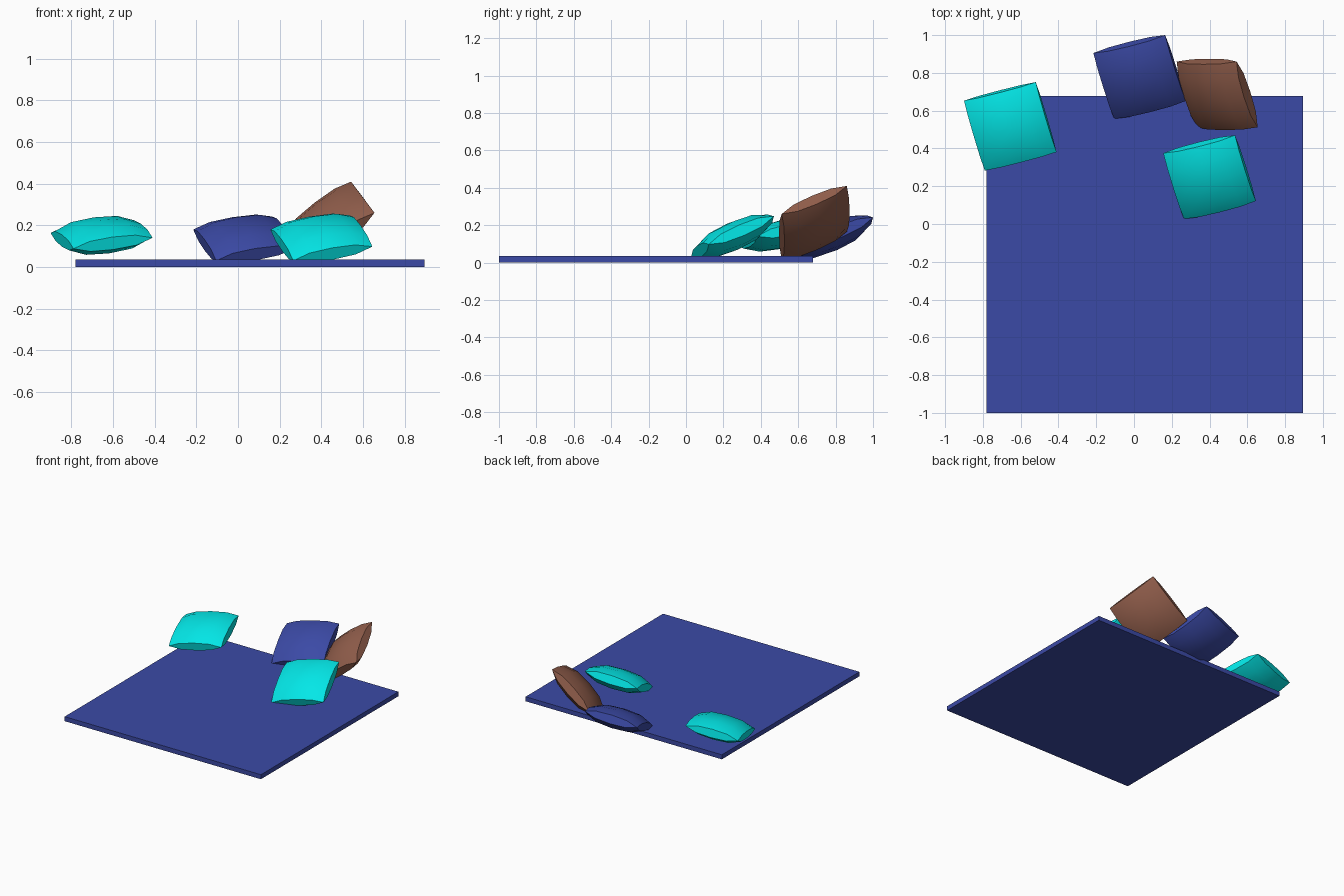
import bpy, bmesh, math
from mathutils import Vector

if "Cube" in bpy.data.objects:
    bpy.data.objects.remove(bpy.data.objects["Cube"])

def material(name, rgb):
    m = bpy.data.materials.new(name)
    m.diffuse_color = (*rgb, 1)
    m.use_nodes = True
    m.node_tree.nodes["Principled BSDF"].inputs["Base Color"].default_value = m.diffuse_color
    return m

BLUE = material("blue", (0.044, 0.068, 0.38))
TEAL = material("teal", (0.001, 0.8, 0.8))
BROWN = material("brown", (0.28, 0.11, 0.07))

STEPS = (0, 0.21, 0.5, 0.79, 1)     # grid positions along a pillow side
BULGE = (0, 0.8, 1, 0.8, 0)         # relative puff at those positions
EDGE, MID = 0.031, 0.075            # half thickness at side middles and at centre

def puff(p, q):
    return EDGE*(p + q) + (MID - 2*EDGE)*p*q

def pillow(name, corner, u, v, mat):
    """Square cushion from its front-left corner and two side vectors;
    the four corners pinch to points, so each side is a flat lens."""
    c, u, v = Vector(corner), Vector(u), Vector(v)
    n = u.cross(v).normalized()
    k = len(STEPS)
    bm = bmesh.new()
    for sign in (1, -1):
        g = [[bm.verts.new(c + u*STEPS[i] + v*STEPS[j] + n*sign*puff(BULGE[i], BULGE[j]))
              for j in range(k)] for i in range(k)]
        for i in range(k - 1):
            for j in range(k - 1):
                bm.faces.new((g[i][j], g[i+1][j], g[i+1][j+1], g[i][j+1]))
    # merge pinched corners, then close the four lens sides
    bmesh.ops.remove_doubles(bm, verts=bm.verts, dist=0.0005)
    bmesh.ops.holes_fill(bm, edges=[e for e in bm.edges if e.is_boundary], sides=0)
    if any(e.is_boundary for e in bm.edges):
        bmesh.ops.edgenet_fill(bm, edges=[e for e in bm.edges if e.is_boundary])
    bmesh.ops.recalc_face_normals(bm, faces=bm.faces)
    me = bpy.data.meshes.new(name)
    bm.to_mesh(me)
    bm.free()
    me.materials.append(mat)
    ob = bpy.data.objects.new(name, me)
    bpy.context.collection.objects.link(ob)
    bpy.ops.object.select_all(action='DESELECT')
    ob.select_set(True)
    bpy.context.view_layer.objects.active = ob
    bpy.ops.object.shade_smooth_by_angle(angle=math.radians(35))

# Floor mat
bpy.ops.mesh.primitive_cube_add(size=1, location=(0.0575, -0.161, 0.0175))
mat_ob = bpy.context.object
mat_ob.name = "floor_mat"
mat_ob.scale = (1.677, 1.678, 0.035)
mat_ob.data.materials.append(BLUE)

# Cushions scattered at the back of the mat
V = (-0.11, 0.348, 0.15)
pillow("front_pillow", (0.265, 0.027, 0.03), (0.38, 0.095, 0.068), V, TEAL)
pillow("back_pillow", (-0.105, 0.557, 0.03), (0.38, 0.095, 0.062), V, BLUE)
pillow("left_pillow", (-0.79, 0.283, 0.088), (0.38, 0.098, 0.052), (-0.11, 0.37, 0.076), TEAL)
pillow("right_pillow", (0.338, 0.512, 0.015), (0.317, 0.0, 0.245), (-0.112, 0.348, 0.15), BROWN)
